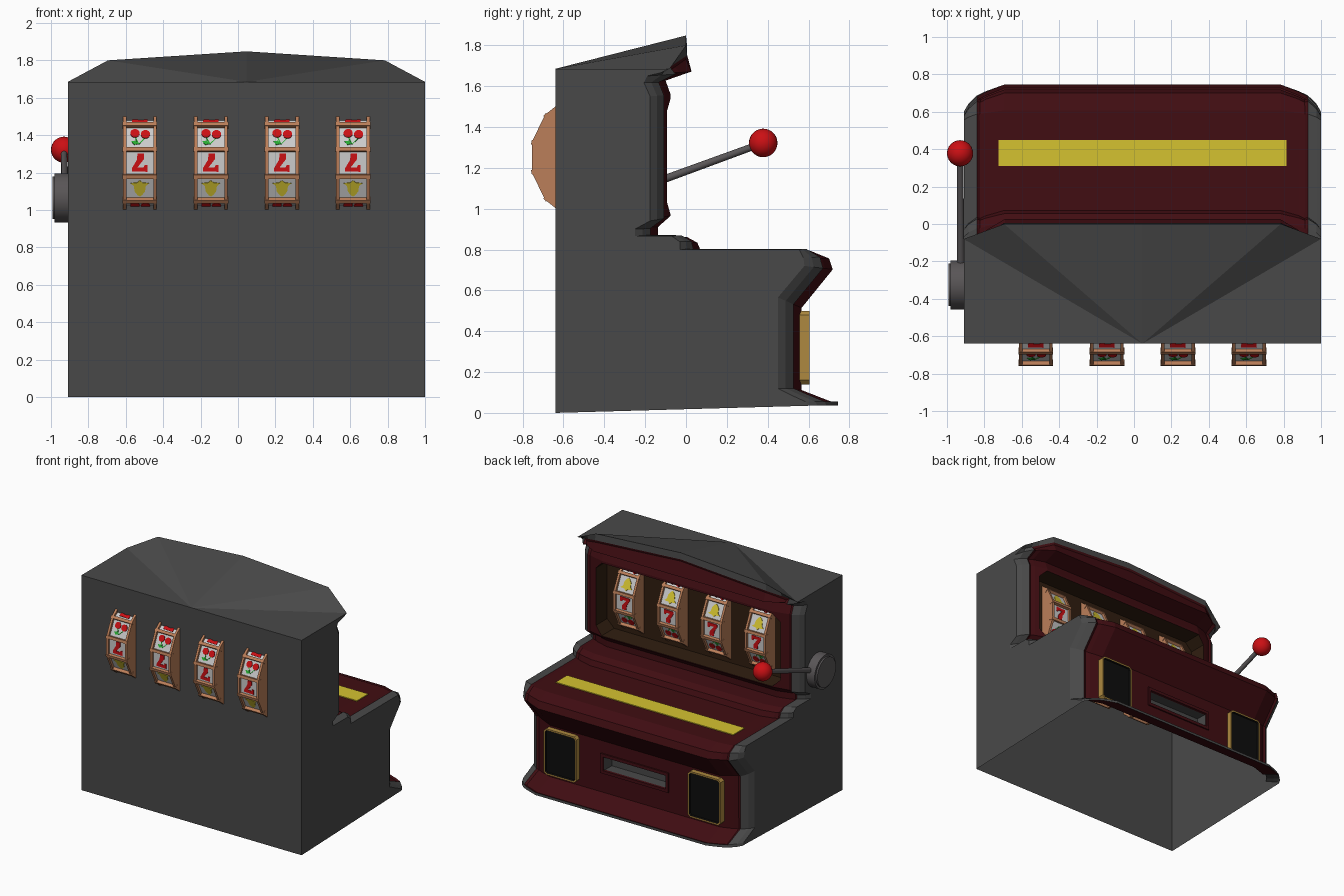
import bpy, bmesh, math
from mathutils import Matrix, Vector

if "Cube" in bpy.data.objects:
    bpy.data.objects.remove(bpy.data.objects["Cube"])

CX = 0.045  # cabinet centre line


def mat(name, r, g, b):
    m = bpy.data.materials.new(name)
    m.diffuse_color = (r, g, b, 1)
    m.use_nodes = True
    m.node_tree.nodes["Principled BSDF"].inputs["Base Color"].default_value = m.diffuse_color
    return m


GREY = mat("dark_grey", .066, .066, .066)
RED = mat("dark_red", .052, .004, .006)
DARK = mat("dark_brown", .03, .013, .005)
TAN = mat("tan", .50, .21, .10)
WHITE = mat("white", .62, .62, .62)
CHERRY = mat("bright_red", .60, .005, .007)
GREEN = mat("green", .02, .40, .03)
YELLOW = mat("yellow", .66, .54, .03)
GOLD = mat("gold", .42, .25, .05)
BLACK = mat("black", .004, .004, .004)
METAL = mat("metal", .10, .092, .095)


def finish(bm, name, mats, smooth=False, recalc=True):
    if recalc:
        bmesh.ops.recalc_face_normals(bm, faces=bm.faces)
    me = bpy.data.meshes.new(name)
    bm.to_mesh(me)
    bm.free()
    for m in mats:
        me.materials.append(m)
    ob = bpy.data.objects.new(name, me)
    bpy.context.collection.objects.link(ob)
    if smooth:
        bpy.ops.object.select_all(action='DESELECT')
        ob.select_set(True)
        bpy.context.view_layer.objects.active = ob
        bpy.ops.object.shade_smooth_by_angle(angle=math.radians(35))
    return ob


def axes(u, v, w, o):
    return Matrix.Translation(o) @ Matrix((u, v, w)).transposed().to_4x4()


def facing(a, o):
    """Plane facing +y, tilted up by angle a."""
    c, s = math.cos(a), math.sin(a)
    return axes((-1, 0, 0), (0, -s, c), (0, c, s), o)


def along_x(o):
    return axes((0, 1, 0), (0, 0, 1), (1, 0, 0), o)


def prism(bm, pts, M, d, mi=0):
    lo = [bm.verts.new(M @ Vector((u, v, 0))) for u, v in pts]
    hi = [bm.verts.new(M @ Vector((u, v, d))) for u, v in pts]
    fs = [bm.faces.new(hi), bm.faces.new(lo[::-1])]
    fs += [bm.faces.new((lo[i - 1], lo[i], hi[i], hi[i - 1])) for i in range(len(pts))]
    for f in fs:
        f.material_index = mi
    return fs[0]


def rect(w, h, c=0.0):
    """Half-sizes w, h with chamfer c."""
    if not c:
        return [(-w, -h), (w, -h), (w, h), (-w, h)]
    return [(-w + c, -h), (w - c, -h), (w, -h + c), (w, h - c),
            (w - c, h), (-w + c, h), (-w, h - c), (-w, -h + c)]


def ngon(n, r, cu=0, cv=0):
    return [(cu + r * math.cos((i + .5) * math.tau / n),
             cv + r * math.sin((i + .5) * math.tau / n)) for i in range(n)]


# Cabinet: rows of (outer y, outer z, centre y, centre z) lofted across x
ROWS = [(.60, .035, .745, .035), (.585, .055, .745, .055), (.53, .08, .68, .08),
        (.45, .12, .578, .12), (.45, .565, .578, .51), (.58, .72, .732, .70),
        (.575, .76, .71, .765), (.555, .80, .61, .806), (-.03, .80, .08, .806),
        (-.03, .838, .065, .842), (-.07, .866, .01, .872), (-.25, .866, -.125, .875),
        (-.25, .90, -.125, .905), (-.176, .94, -.063, .96), (-.176, 1.55, -.063, 1.56),
        (-.206, 1.617, -.085, 1.62), (-.19, 1.65, .042, 1.665), (-.12, 1.667, .005, 1.75),
        (-.08, 1.685, .0, 1.80)]
COLS = [(.955, 0), (.93, .3), (.885, .6), (.84, .75), (.74, 1)]
COLS = [(-h, t) for h, t in COLS] + [(0, 1)] + [(h, t) for h, t in COLS[::-1]]
bm = bmesh.new()
grid = []
for r, (oy, oz, cy, cz) in enumerate(ROWS):
    row = []
    for h, t in COLS:
        if r > 16:  # roof edge slopes straight
            t = min(1, (.955 - abs(h)) / .215)
        rise = .048 if h == 0 and r > 16 else 0
        row.append(bm.verts.new((CX + h, oy + t * (cy - oy), oz + t * (cz - oz) + rise)))
    grid.append(row)
red = []
for r in range(len(ROWS) - 1):
    for c in range(len(COLS) - 1):
        f = bm.faces.new((grid[r][c], grid[r][c + 1], grid[r + 1][c + 1], grid[r + 1][c]))
        if 1 <= r <= 16 and 2 <= c <= len(COLS) - 4:
            f.material_index = 1
            red.append(f)
bl, br, tl, tr = [bm.verts.new((CX + s * .955, -.64, z)) for z in (0, 1.685) for s in (-1, 1)]
tc = bm.verts.new((CX, -.64, 1.685))
top = grid[-1]
for a, b in zip([tl] + top, top + [tr]):
    bm.faces.new((tc, a, b))
bm.faces.new([bl, br, tr, tc, tl])
bm.faces.new([br, bl] + grid[0])
for c, b, t in ((0, bl, tl), (-1, br, tr)):
    bm.faces.new([b] + [row[c] for row in grid] + [t])
bmesh.ops.recalc_face_normals(bm, faces=bm.faces)
bmesh.ops.inset_region(bm, faces=red, thickness=.014, depth=-.012, use_even_offset=True)
cabinet = finish(bm, "cabinet", [GREY, RED, DARK], recalc=False)

# Cut the reel window and the coin tray
bpy.context.view_layer.objects.active = cabinet
for name, w, h, ch, y, z, d, mi in (("window_cutter", .80, .285, .06, -.23, 1.255, .33, 2),
                                    ("tray_cutter", .27, .055, 0, .47, .34, .2, 0)):
    bm = bmesh.new()
    prism(bm, rect(w, h, ch), facing(0, (CX, y, z)), d, mi)
    cut = finish(bm, name, [GREY, RED, DARK])
    cut.hide_render = True
    mod = cabinet.modifiers.new(name, 'BOOLEAN')
    mod.operation, mod.solver, mod.object = 'DIFFERENCE', 'EXACT', cut
    bpy.ops.object.modifier_apply(modifier=name)
    bpy.data.objects.remove(cut)

# The cabinet is open underneath
bm = bmesh.new()
bm.from_mesh(cabinet.data)
bm.normal_update()
bmesh.ops.delete(bm, context='FACES_ONLY', geom=[
    f for f in bm.faces if f.normal.z < -.9 and max(v.co.z for v in f.verts) < .045])
bm.to_mesh(cabinet.data)
bm.free()

# Coin tray frame
bm = bmesh.new()
for s in (-1, 1):
    prism(bm, rect(.295, .012), facing(0, (CX, .555, .34 + s * .065)), .022)
    prism(bm, rect(.012, .06), facing(0, (CX + s * .283, .555, .34)), .022)
finish(bm, "tray_frame", [RED])

# Deck stripe
bm = bmesh.new()
prism(bm, rect(.77, .07), Matrix.Translation((CX, .38, .785)), .015)
finish(bm, "deck_stripe", [YELLOW])

# Speakers with gold rims
for s, side in ((-1, "left"), (1, "right")):
    bm = bmesh.new()
    f = prism(bm, rect(.142, .18, .02), facing(0, (CX + s * .625, .53, .32)), .075)
    bmesh.ops.recalc_face_normals(bm, faces=bm.faces)
    bmesh.ops.inset_region(bm, faces=[f], thickness=.014)
    f.material_index = 1
    bmesh.ops.inset_region(bm, faces=[f], thickness=.003, depth=-.015)
    finish(bm, "speaker_" + side, [GOLD, BLACK], recalc=False)

# Symbols on the reel facets
SEVEN = [(-.04, .048), (-.04, .012), (-.026, .012), (-.02, .024), (.012, .024), (-.022, -.02),
         (-.022, -.05), (.012, -.05), (.016, -.015), (.042, .028), (.042, .045)]
BELL = [(-.05, -.028), (-.032, -.012), (-.028, .02), (-.012, .042), (0, .05), (.012, .042),
        (.028, .02), (.032, -.012), (.05, -.028), (.014, -.032), (0, -.045), (-.014, -.032)]


def symbol(bm, kind, M):
    if kind == 'S':
        prism(bm, SEVEN[::-1], M, .005, 2)
    elif kind == 'B':
        prism(bm, BELL[::-1], M, .005, 4)
    else:
        for u, v in ((-.03, -.02), (.026, -.026)):
            prism(bm, ngon(12, .025, u, v), M, .006, 2)
            prism(bm, [(u - .003, v + .02), (u + .003, v + .02), (.008, .038), (.002, .038)], M, .004, 3)
        prism(bm, [(.005, .036), (.022, .018), (.046, .022), (.03, .042)], M, .005, 3)


# Reels: two rim discs, white core, cross bars and symbols
N, APO, RC = 14, .325, Vector((0, -.43, 1.252))
STEP = math.tau / N
RAD = APO / math.cos(STEP / 2)
for k in range(4):
    o = RC + Vector((CX - .57 + k * .38, 0, 0))
    bm = bmesh.new()
    prism(bm, ngon(N, RAD - .018), along_x(o - Vector((.076, 0, 0))), .152, 1)
    for x in (-.09, .072):
        prism(bm, ngon(N, RAD), along_x(o + Vector((x, 0, 0))), .018)
    for i in range(N):
        a = i * STEP
        n = Vector((0, math.cos(a), math.sin(a)))
        symbol(bm, "SBCSBSC"[i % 7], facing(a, o + n * (APO - .0185)))
        b = a + STEP / 2
        n = Vector((0, math.cos(b), math.sin(b)))
        prism(bm, rect(.093, .011), facing(b, o + n * (RAD - .03)), .032)
    finish(bm, "reel_%d" % (k + 1), [TAN, WHITE, CHERRY, GREEN, YELLOW])

# Lever: hub, arm and ball knob
HUB, BALL = Vector((-.925, -.325, 1.065)), Vector((-.93, .378, 1.322))
bm = bmesh.new()
for r, x0, x1 in ((.132, -.98, -.90), (.115, -.993, -.975)):
    prism(bm, ngon(24, r), along_x((x0, HUB.y, HUB.z)), x1 - x0)
finish(bm, "lever_hub", [METAL], smooth=True)
bm = bmesh.new()
d = BALL - HUB
M = Matrix.Translation((HUB + BALL) / 2) @ d.to_track_quat('Z', 'Y').to_matrix().to_4x4()
bmesh.ops.create_cone(bm, cap_ends=True, segments=12, radius1=.02, radius2=.017,
                      depth=d.length, matrix=M)
finish(bm, "lever_arm", [METAL], smooth=True)
bm = bmesh.new()
bmesh.ops.create_uvsphere(bm, u_segments=24, v_segments=14, radius=.07,
                          matrix=Matrix.Translation(BALL))
finish(bm, "lever_knob", [CHERRY], smooth=True)
